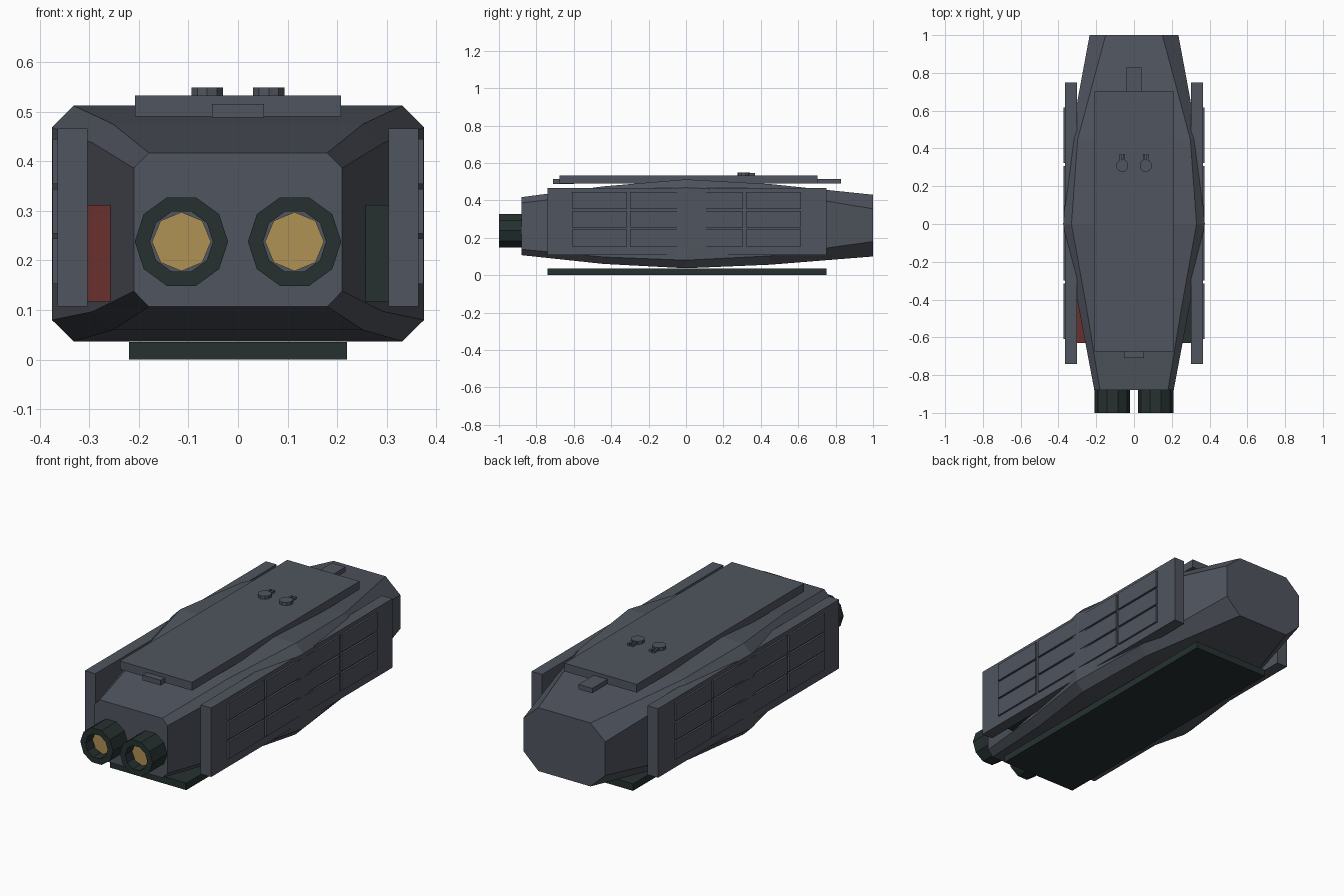
import bpy, bmesh, math

if "Cube" in bpy.data.objects:
    bpy.data.objects.remove(bpy.data.objects["Cube"])


def material(name, rgb):
    m = bpy.data.materials.new(name)
    m.diffuse_color = (*rgb, 1)
    m.use_nodes = True
    m.node_tree.nodes["Principled BSDF"].inputs["Base Color"].default_value = m.diffuse_color
    return m


GREY = material("hull grey", (0.080, 0.090, 0.112))
DARK = material("dark green", (0.019, 0.031, 0.030))
AMBER = material("engine amber", (0.43, 0.285, 0.09))
RED = material("port red", (0.14, 0.030, 0.027))


def finish(bm, name, mat):
    bmesh.ops.recalc_face_normals(bm, faces=bm.faces)
    me = bpy.data.meshes.new(name)
    bm.to_mesh(me)
    bm.free()
    me.materials.append(mat)
    ob = bpy.data.objects.new(name, me)
    bpy.context.collection.objects.link(ob)
    return ob


def add_box(bm, x, y, z):
    """Add a box given (min, max) pairs."""
    vs = bmesh.ops.create_cube(bm, size=1)["verts"]
    for v in vs:
        v.co = [r[0] + (c + 0.5) * (r[1] - r[0]) for c, r in zip(v.co, (x, y, z))]


def box(name, mat, x, y, z):
    bm = bmesh.new()
    add_box(bm, x, y, z)
    return finish(bm, name, mat)


def loft(name, mat, rings, closed=False):
    """Skin a list of point rings; cap the ends unless closed."""
    bm = bmesh.new()
    loops = [[bm.verts.new(p) for p in r] for r in rings]
    n = len(loops[0])
    pairs = list(zip(loops, loops[1:]))
    if closed:
        pairs.append((loops[-1], loops[0]))
    for a, b in pairs:
        for i in range(n):
            j = (i + 1) % n
            bm.faces.new((a[i], a[j], b[j], b[i]))
    if not closed:
        bm.faces.new(loops[0])
        bm.faces.new(loops[-1])
    return finish(bm, name, mat)


def hull_ring(y, w, flat, z0, z1, z2, z3):
    return [(w, y, z1), (w, y, z2), (flat, y, z3), (-flat, y, z3),
            (-w, y, z2), (-w, y, z1), (-flat, y, z0), (flat, y, z0)]


# Tapered eight-sided hull
loft("hull", GREY, [
    hull_ring(-0.88, 0.21, 0.18, 0.107, 0.138, 0.386, 0.417),
    hull_ring(-0.44, 0.293, 0.252, 0.060, 0.097, 0.437, 0.475),
    hull_ring(0.00, 0.375, 0.331, 0.037, 0.080, 0.468, 0.512),
    hull_ring(0.45, 0.337, 0.298, 0.056, 0.103, 0.445, 0.487),
    hull_ring(1.00, 0.235, 0.150, 0.100, 0.180, 0.355, 0.430)])

# Raised deck with end tabs, and the belly plate
box("top_deck", GREY, (-0.208, 0.208), (-0.675, 0.703), (0.490, 0.533))
box("deck_front_tab", GREY, (-0.052, 0.052), (-0.71, -0.6), (0.488, 0.515))
box("deck_rear_tab", GREY, (-0.04, 0.04), (0.65, 0.828), (0.490, 0.515))
box("belly_plate", DARK, (-0.22, 0.22), (-0.74, 0.75), (0.0, 0.036))


def ring(cx, y, cz, r, n, turn=0.0):
    return [(cx + r * math.cos(turn + 2 * math.pi * i / n), y,
             cz + r * math.sin(turn + 2 * math.pi * i / n)) for i in range(n)]


for s, side in ((-1, "left"), (1, "right")):
    def span(a, b):
        return tuple(sorted((s * a, s * b)))

    # Side slab with raised armour tiles
    box(side + "_side_slab", GREY, span(0.303, 0.364), (-0.74, 0.75), (0.107, 0.466))
    bm = bmesh.new()
    for y in ((-0.61, -0.316), (-0.30, -0.006), (0.012, 0.306), (0.322, 0.616)):
        for z in ((0.153, 0.244), (0.254, 0.344), (0.354, 0.445)):
            add_box(bm, span(0.355, 0.374), y, z)
    finish(bm, side + "_armour_tiles", GREY)

    # Marker block between slab and hull
    box(side + "_marker_block", RED if s < 0 else DARK,
        span(0.2, 0.304), (-0.63, -0.33), (0.117, 0.312))

    # Engine nozzle and its glowing disc
    cx, cz = s * 0.114, 0.238
    loft(side + "_engine_nozzle", DARK, [
        ring(cx, y, cz, r, 10)
        for y, r in ((-0.87, 0.094), (-1.0, 0.094), (-1.0, 0.0635), (-0.87, 0.0635))],
        closed=True)
    loft(side + "_engine_glow", AMBER, [
        ring(cx, y, cz, 0.0595, 8) for y in (-0.95, -0.87)])

    # Small turret with twin barrels
    tx = s * 0.062
    loft(side + "_turret", GREY, [
        [(x, 0.308 + (py - 0.0), z) for x, z, py in
         [(tx + 0.033 * math.cos(math.pi * (i + 0.5) / 5), h,
           0.033 * math.sin(math.pi * (i + 0.5) / 5)) for i in range(10)]]
        for h in (0.525, 0.549)])
    bm = bmesh.new()
    for dx in (-0.009, 0.009):
        add_box(bm, (tx + dx - 0.006, tx + dx + 0.006), (0.32, 0.37), (0.532, 0.545))
    finish(bm, side + "_turret_barrels", GREY)
